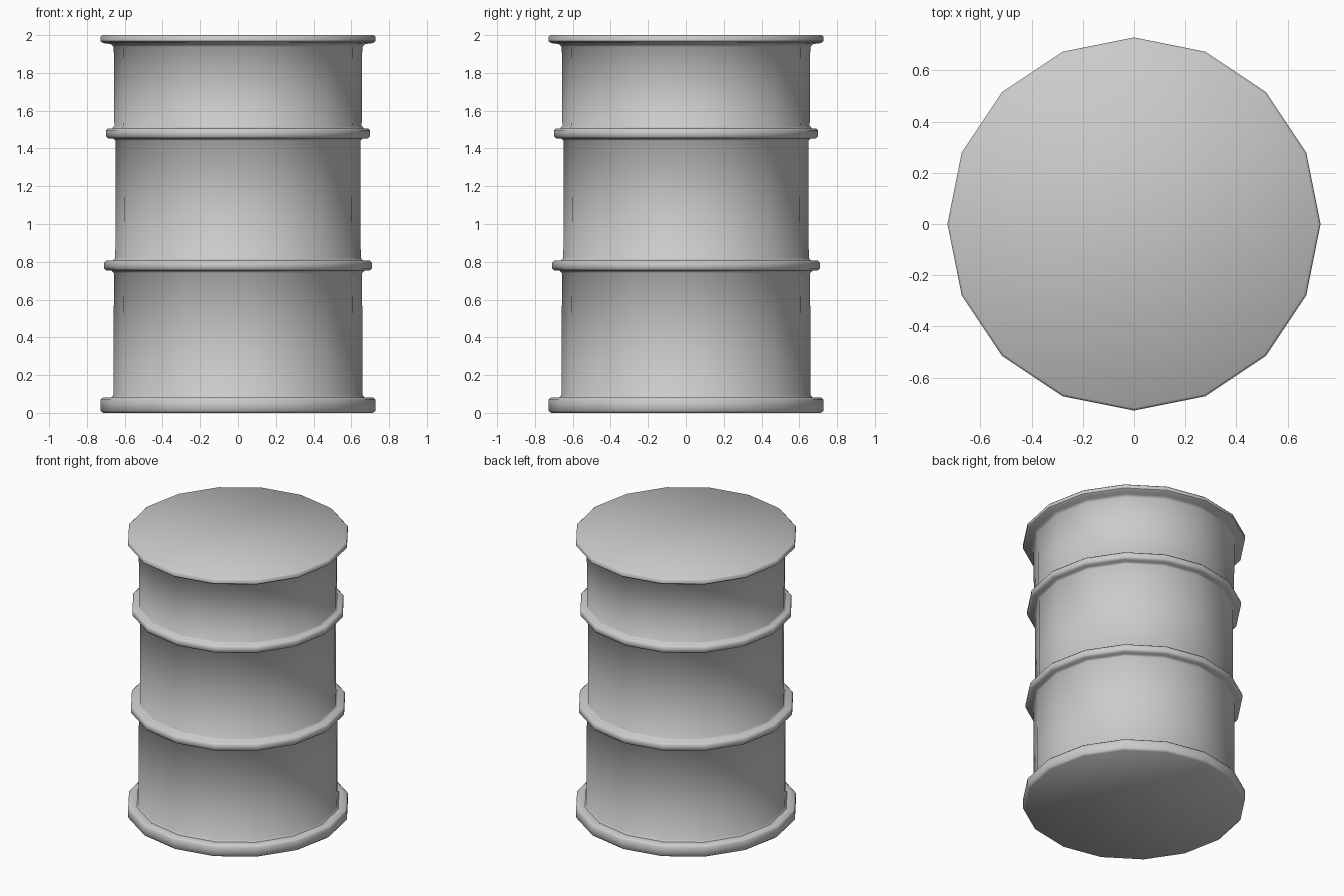
import bpy, bmesh
from math import cos, sin, tau, radians

if "Cube" in bpy.data.objects:
    bpy.data.objects.remove(bpy.data.objects["Cube"])

SIDES = 16


def ridge(z0, z1, r_out, r_below, r_above, b=0.012):
    """Profile points of a raised ring with softened edges."""
    return [(r_below, z0 - b), (r_below + b, z0), (r_out - b, z0), (r_out, z0 + b),
            (r_out, z1 - b), (r_out - b, z1), (r_above + b, z1), (r_above, z1 + b)]


def lathe(name, profile):
    """Revolve (radius, z) points into a closed faceted solid."""
    bm = bmesh.new()
    rings = [[bm.verts.new((r * cos(tau * i / SIDES), r * sin(tau * i / SIDES), z))
              for i in range(SIDES)] for r, z in profile]
    for low, high in zip(rings, rings[1:]):
        for i in range(SIDES):
            j = (i + 1) % SIDES
            bm.faces.new((low[i], low[j], high[j], high[i]))
    bm.faces.new(rings[0][::-1])
    bm.faces.new(rings[-1])
    bmesh.ops.recalc_face_normals(bm, faces=bm.faces)
    mesh = bpy.data.meshes.new(name)
    bm.to_mesh(mesh)
    bm.free()
    obj = bpy.data.objects.new(name, mesh)
    bpy.context.collection.objects.link(obj)
    bpy.context.view_layer.objects.active = obj
    obj.select_set(True)
    bpy.ops.object.shade_smooth_by_angle(angle=radians(50))
    obj.select_set(False)
    return obj


# Bottom rim
profile = [(0.715, 0), (0.728, 0.012), (0.728, 0.07), (0.716, 0.082),
           (0.67, 0.082), (0.66, 0.094)]
# Two hoops around the wall
profile += ridge(0.753, 0.808, 0.709, 0.657, 0.65)
profile += ridge(1.453, 1.506, 0.70, 0.648, 0.655)
# Flared lid rim
profile += [(0.658, 1.938), (0.675, 1.953), (0.715, 1.958), (0.728, 1.968),
            (0.728, 1.99), (0.718, 2.0)]

lathe("barrel", profile)
